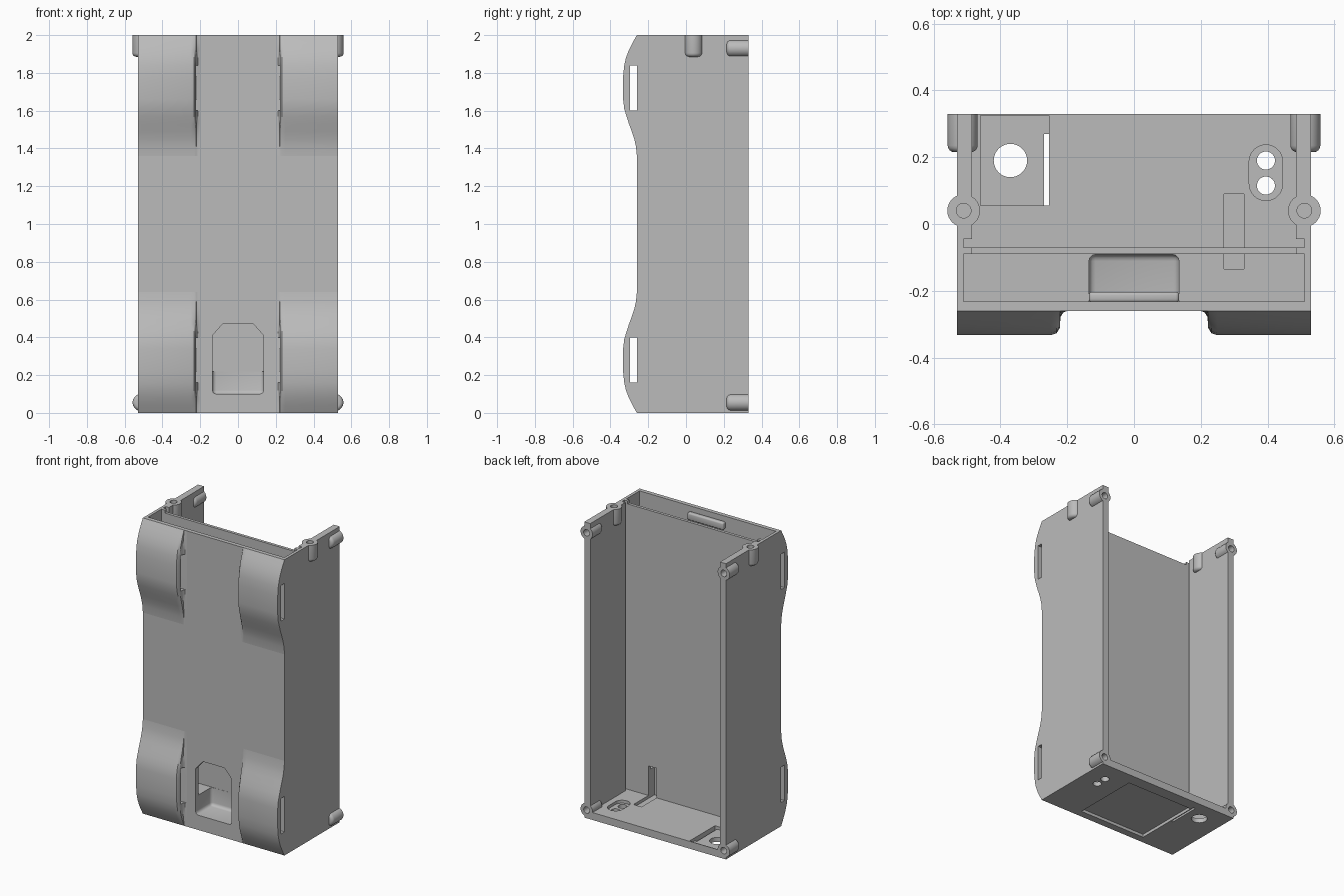
import bpy, bmesh, math
from mathutils import Matrix, Vector

if "Cube" in bpy.data.objects:
    bpy.data.objects.remove(bpy.data.objects["Cube"], do_unlink=True)

grey = bpy.data.materials.new("plain grey")
grey.use_nodes = True
grey.diffuse_color = (0.5, 0.5, 0.5, 1)
grey.node_tree.nodes["Principled BSDF"].inputs["Base Color"].default_value = (0.5, 0.5, 0.5, 1)


def finish(name, bm):
    bmesh.ops.recalc_face_normals(bm, faces=bm.faces)
    me = bpy.data.meshes.new(name)
    bm.to_mesh(me)
    bm.free()
    me.materials.append(grey)
    ob = bpy.data.objects.new(name, me)
    bpy.context.scene.collection.objects.link(ob)
    return ob


def box(name, x, y, z, bevel=0):
    bm = bmesh.new()
    bmesh.ops.create_cube(bm, size=1)
    for v in bm.verts:
        v.co = Vector([(r[0] + r[1]) / 2 + c * (r[1] - r[0]) for r, c in zip((x, y, z), v.co)])
    if bevel:
        bmesh.ops.bevel(bm, geom=bm.edges[:], offset=bevel, segments=3, affect='EDGES', profile=0.5)
    return finish(name, bm)


def rod(name, start, axis, radius, length, bevel=0):
    """Cylinder from start along axis, with an optional rounded far end."""
    bm = bmesh.new()
    bmesh.ops.create_cone(bm, cap_ends=True, segments=32, radius1=radius, radius2=radius, depth=length)
    if bevel:
        rim = [e for e in bm.edges if all(v.co.z > 0 for v in e.verts)]
        bmesh.ops.bevel(bm, geom=rim, offset=bevel, segments=4, affect='EDGES', profile=0.5)
    turn = Vector((0, 0, 1)).rotation_difference(Vector(axis)).to_matrix().to_4x4()
    move = Matrix.Translation(Vector(start) + Vector(axis) * length / 2)
    bmesh.ops.transform(bm, matrix=move @ turn, verts=bm.verts)
    return finish(name, bm)


def prism(name, outline, y0, y1, bevel=0):
    """Extrude an x/z outline along y."""
    bm = bmesh.new()
    face = bm.faces.new([bm.verts.new((x, y0, z)) for x, z in outline])
    new = bmesh.ops.extrude_face_region(bm, geom=[face])["geom"]
    bmesh.ops.translate(bm, vec=(0, y1 - y0, 0), verts=[g for g in new if isinstance(g, bmesh.types.BMVert)])
    if bevel:
        bmesh.ops.recalc_face_normals(bm, faces=bm.faces)
        low = min(z for x, z in outline) + 0.01
        edges = [e for e in bm.edges if any(v.co.z < low for v in e.verts)]
        bmesh.ops.bevel(bm, geom=edges, offset=bevel, segments=3, affect='EDGES', profile=0.5)
    return finish(name, bm)


def cut(target, cutters):
    for c in cutters:
        m = target.modifiers.new("cut", 'BOOLEAN')
        m.operation, m.solver, m.object = 'DIFFERENCE', 'EXACT', c
    dg = bpy.context.evaluated_depsgraph_get()
    dg.update()
    me = bpy.data.meshes.new_from_object(target.evaluated_get(dg))
    target.modifiers.clear()
    target.data = me


def remove(obs):
    for o in obs:
        bpy.data.objects.remove(o, do_unlink=True)


# Case shell: main bay, board groove, front bay, floor openings
body = box("case_body", (-0.53, 0.53), (-0.26, 0.33), (0, 2))
cutters = [
    box("c", (-0.485, 0.485), (-0.07, 0.5), (0.05, 2.2)),
    box("c", (-0.51, 0.51), (-0.07, -0.045), (0.05, 2.2)),
    box("c", (-0.51, 0.51), (-0.232, -0.09), (0.22, 2.2)),
    box("c", (-0.485, 0.485), (-0.1, -0.06), (1.98, 2.2)),
    box("c", (0.27, 0.33), (-0.135, 0.09), (0.03, 0.25)),
    box("c", (-0.25, 0.25), (-0.21, 0.25), (-0.1, 0.02)),
    box("c", (-0.46, -0.255), (0.055, 0.325), (0.03, 0.1)),
    box("c", (-0.27, -0.255), (0.055, 0.27), (-0.1, 0.1)),
    rod("c", (-0.37, 0.19, -0.1), (0, 0, 1), 0.05, 0.3),
    box("c", (0.345, 0.445), (0.12, 0.19), (0.03, 0.1)),
    prism("c", [(-0.135, 0.1), (0.135, 0.1), (0.135, 0.41), (0.08, 0.472),
                (-0.08, 0.472), (-0.135, 0.41)], -0.4, -0.091, 0.02),
]
for y in (0.115, 0.19):
    cutters.append(rod("c", (0.395, y, -0.1), (0, 0, 1), 0.027, 0.3))
for y in (0.12, 0.187):
    cutters.append(rod("c", (0.395, y, 0.03), (0, 0, 1), 0.05, 0.1))

# Screw bosses: two upright at the top, four along the open back
side_names = {1: "left", -1: "right"}
for s, side in side_names.items():
    spots = [("top", (s * 0.51, 0.04, 2), (0, 0, -1), 0.049)]
    for z, level in ((1.93, "upper"), (0.055, "lower")):
        spots.append((level + "_back", (s * 0.513, 0.33, z), (0, -1, 0), 0.045))
    for label, start, axis, r in spots:
        boss = rod(side + "_" + label + "_boss", start, axis, r, 0.115, 0.02)
        hole = rod("c", Vector(start) - Vector(axis) * 0.05, axis, 0.022, 0.14)
        cut(boss, [hole])
        cutters.append(hole)
cut(body, cutters)
remove(cutters)

# Lid catch inside the front wall
box("lid_catch", (-0.135, 0.135), (-0.235, -0.203), (1.915, 1.965), 0.01)

# Strap loops: a humped surface fading out at its inner side
hump = [(2, 0), (1.96, 0.023), (1.92, 0.043), (1.88, 0.058), (1.84, 0.067), (1.78, 0.073),
        (1.66, 0.073), (1.61, 0.067), (1.57, 0.055), (1.53, 0.042), (1.49, 0.027),
        (1.45, 0.014), (1.41, 0.005), (1.36, 0)]
fade = [(0.2, 0), (0.212, 0.08), (0.22, 0.28), (0.222, 0.7), (0.232, 0.92), (0.25, 1), (0.53, 1)]
for s, side in side_names.items():
    for low in (False, True):
        bm = bmesh.new()
        rows = []
        for x, f in fade:
            pts = [(-0.26 - f * h, z) for z, h in hump]
            pts += [(-0.25, hump[-1][0]), (-0.25, hump[0][0])]
            rows.append([bm.verts.new((s * x, y, 2 - z if low else z)) for y, z in pts])
        for a, b in zip(rows, rows[1:]):
            for i in range(len(a)):
                j = (i + 1) % len(a)
                bm.faces.new((a[i], a[j], b[j], b[i]))
        bm.faces.new(rows[0])
        bm.faces.new(rows[-1])
        loop = finish(side + ("_lower" if low else "_upper") + "_strap_loop", bm)
        z0, z1 = (0.16, 0.4) if low else (1.6, 1.84)
        tunnel = box("c", (-0.7, 0.7), (-0.296, -0.2605), (z0, z1))
        cut(loop, [tunnel])
        remove([tunnel])

# Smooth the curved faces only
bpy.ops.object.select_all(action='DESELECT')
for ob in bpy.context.scene.objects:
    if ob.type == 'MESH':
        ob.select_set(True)
        bpy.context.view_layer.objects.active = ob
bpy.ops.object.shade_smooth_by_angle(angle=math.radians(32))
